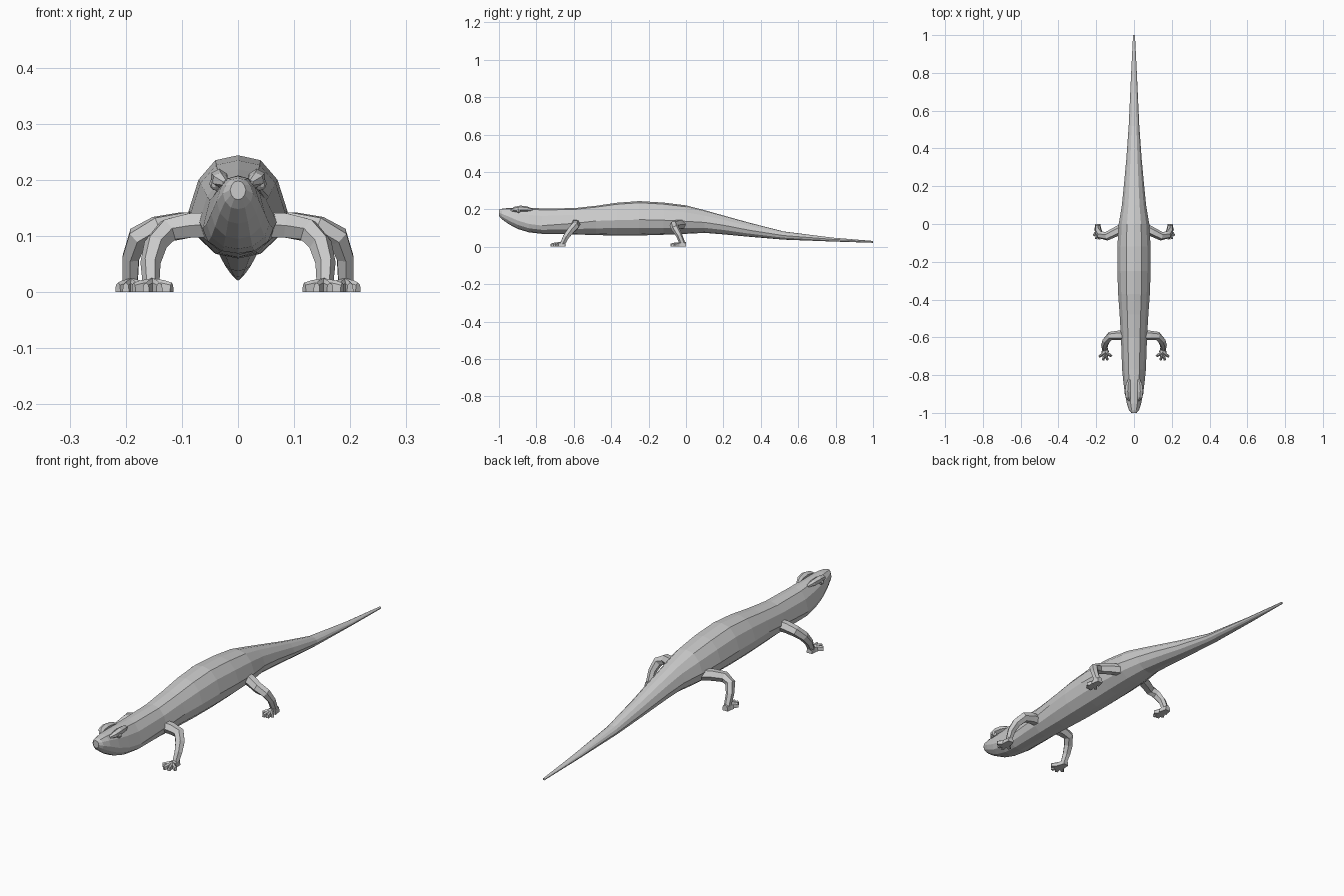
import bpy, bmesh
from math import cos, sin, pi
from mathutils import Vector as V

if "Cube" in bpy.data.objects:
    bpy.data.objects.remove(bpy.data.objects["Cube"])


def make_object(name, bm, mirror=False):
    bmesh.ops.recalc_face_normals(bm, faces=bm.faces)
    mesh = bpy.data.meshes.new(name)
    bm.to_mesh(mesh)
    bm.free()
    ob = bpy.data.objects.new(name, mesh)
    bpy.context.collection.objects.link(ob)
    if mirror:
        ob.modifiers.new("mirror", 'MIRROR').use_mirror_merge = False
    return ob


def loft(bm, rings):
    loops = [[bm.verts.new(p) for p in r] for r in rings]
    n = len(loops[0])
    for a, b in zip(loops, loops[1:]):
        for i in range(n):
            bm.faces.new((a[i], a[(i + 1) % n], b[(i + 1) % n], b[i]))
    bm.faces.new(loops[0])
    bm.faces.new(loops[-1])


def limb(bm, path, radii, sides=6):
    """Tapered tube whose rings follow the bend of the path."""
    pts = [V(p) for p in path]
    rings, side = [], None
    for i, (p, r) in enumerate(zip(pts, radii)):
        d = (pts[min(i + 1, len(pts) - 1)] - pts[max(i - 1, 0)]).normalized()
        side = V((0, 1, 0)) if side is None else side
        side = (side - d * side.dot(d)).normalized()
        up = d.cross(side)
        rings.append([p + r * (cos(2 * pi * k / sides) * side + sin(2 * pi * k / sides) * up)
                      for k in range(sides)])
    loft(bm, rings)


# Body, head and tail: y, half width, top z, widest z, bottom z
stations = [
    (-1.0, .014, .198, .182, .165), (-.985, .027, .203, .176, .148),
    (-.95, .038, .207, .162, .122), (-.90, .048, .208, .140, .095),
    (-.84, .056, .208, .122, .077), (-.77, .063, .205, .113, .069),
    (-.60, .069, .206, .125, .066), (-.48, .076, .219, .138, .062),
    (-.37, .084, .235, .142, .060), (-.25, .088, .244, .145, .060),
    (-.12, .088, .236, .142, .064), (0, .081, .221, .136, .069),
    (.10, .064, .195, .130, .074), (.20, .054, .167, .115, .066),
    (.34, .041, .128, .088, .053), (.52, .028, .082, .060, .038),
    (.78, .016, .049, .040, .028), (1.0, .005, .031, .026, .021)]
section = [(0, 1), (.46, .91), (.80, .56), (1, 0), (.85, -.52), (.46, -.90)]
section += [(-x, -z) for x, z in section[:1]]
section += [(-x, z) for x, z in section[5:0:-1]]

bm = bmesh.new()
loft(bm, [[(x * w, y, mid + z * ((top - mid) if z > 0 else (mid - low))) for x, z in section]
          for y, w, top, mid, low in stations])
make_object("body", bm)

# Brow ridges and eyes
bm = bmesh.new()
limb(bm, [(.022, -.935, .194), (.032, -.915, .200), (.034, -.885, .204),
          (.031, -.85, .202), (.024, -.82, .196)], [.006, .014, .016, .014, .006])
make_object("brow", bm, True)
bm = bmesh.new()
bmesh.ops.create_uvsphere(bm, u_segments=8, v_segments=6, radius=.012)
bmesh.ops.translate(bm, verts=bm.verts, vec=(.039, -.895, .193))
make_object("eye", bm, True)

# Legs
legs = {
    "front_leg": ([(.045, -.59, .120), (.085, -.59, .119), (.125, -.593, .110),
                   (.147, -.618, .085), (.156, -.642, .052), (.155, -.66, .016)],
                  [.026, .025, .023, .021, .018, .015]),
    "hind_leg": ([(.055, -.02, .120), (.10, -.043, .120), (.145, -.065, .114),
                  (.178, -.058, .098), (.191, -.037, .062), (.192, -.018, .016)],
                 [.026, .025, .023, .021, .017, .015])}
for name, (path, radii) in legs.items():
    bm = bmesh.new()
    limb(bm, path, radii)
    make_object(name, bm, True)


# Feet: a flat sole with splayed tapered toes
def foot(name, heel, ball, tips):
    bm = bmesh.new()

    def slab(a, b, wa, wb, ha, hb):
        a, b = V((*a, 0)), V((*b, 0))
        s = (b - a).normalized().cross(V((0, 0, 1)))
        rings = []
        for p, w, h in ((a, wa, ha), (a.lerp(b, .65), (wa + wb) / 2, (ha + hb) / 2), (b, wb, hb)):
            rings.append([p - s * w, p + s * w, p + s * w * .8 + V((0, 0, h * .75)),
                          p + V((0, 0, h)), p - s * w * .8 + V((0, 0, h * .75))])
        loft(bm, rings)

    slab(heel, ball, .013, .021, .026, .025)
    for t in tips:
        slab(ball, t, .009, .006, .025, .017)
    make_object(name, bm, True)


foot("front_foot", (.156, -.645), (.152, -.68),
     [(.118, -.70), (.140, -.722), (.164, -.722), (.186, -.703)])
foot("hind_foot", (.192, 0), (.191, -.035),
     [(.165, -.062), (.182, -.082), (.200, -.080), (.214, -.062)])
